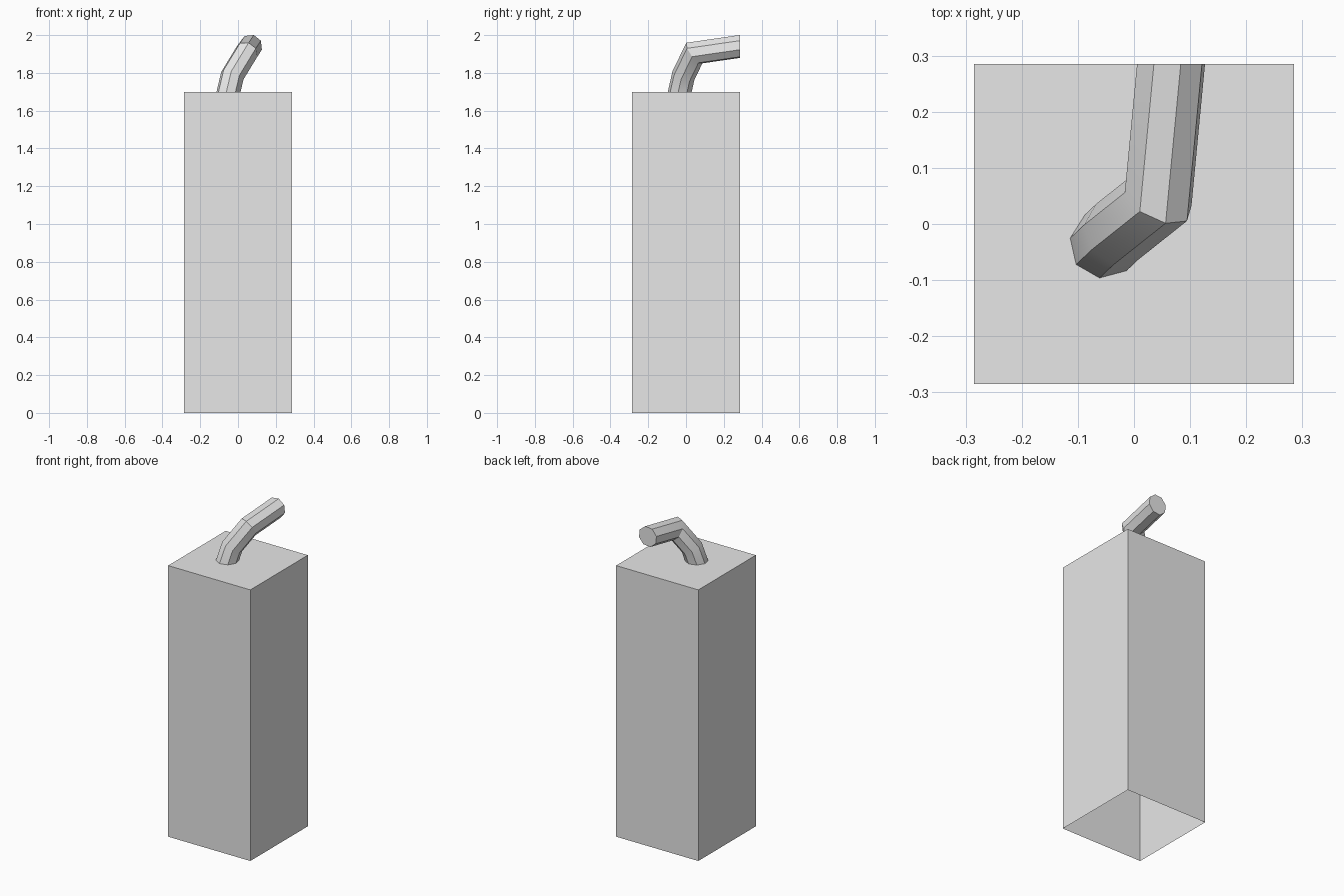
import bpy, bmesh, math
from mathutils import Vector
from mathutils.geometry import intersect_line_plane

if "Cube" in bpy.data.objects:
    bpy.data.objects.remove(bpy.data.objects["Cube"], do_unlink=True)

grey = bpy.data.materials.new("light_grey")
grey.use_nodes = True
colour = (0.8, 0.8, 0.8, 1)
grey.diffuse_color = colour
grey.node_tree.nodes["Principled BSDF"].inputs["Base Color"].default_value = colour


def add_object(name, bm):
    mesh = bpy.data.meshes.new(name)
    bm.to_mesh(mesh)
    bm.free()
    mesh.materials.append(grey)
    obj = bpy.data.objects.new(name, mesh)
    bpy.context.collection.objects.link(obj)
    return obj


# Tall square body, open underneath
HALF, HEIGHT = 0.285, 1.70
bm = bmesh.new()
bmesh.ops.create_cube(bm, size=1)
for v in bm.verts:
    v.co = (v.co.x * 2 * HALF, v.co.y * 2 * HALF, (v.co.z + 0.5) * HEIGHT)
bottom = [f for f in bm.faces if f.normal.z < -0.9]
bmesh.ops.delete(bm, geom=bottom, context="FACES_ONLY")
add_object("body", bm)

# Bent eight-sided spout: mitred rings swept back from the flat end to the body
path = [Vector(p) for p in ((0.066, HALF, 1.94), (0.043, 0.044, 1.905),
                            (-0.03, -0.014, 1.785), (-0.05, -0.033, HEIGHT))]
steps = [(b - a).normalized() for a, b in zip(path, path[1:])]
planes = [steps[0] + steps[1], steps[1] + steps[2], Vector((0, 0, 1))]
SIDES, RADIUS, TURN = 8, 0.063, math.radians(29)
angles = [TURN + i * math.tau / SIDES for i in range(SIDES)]
ring = [path[0] + RADIUS * Vector((math.cos(a), 0, math.sin(a))) for a in angles]

bm = bmesh.new()
previous = [bm.verts.new(p) for p in ring]
bm.faces.new(previous)
for centre, step, normal in zip(path[1:], steps, planes):
    ring = [intersect_line_plane(p, p + step, centre, normal) for p in ring]
    current = [bm.verts.new(p) for p in ring]
    for i in range(SIDES):
        j = (i + 1) % SIDES
        bm.faces.new((previous[i], previous[j], current[j], current[i]))
    previous = current
bmesh.ops.recalc_face_normals(bm, faces=bm.faces[:])
spout = add_object("spout", bm)

# Soft bends, crisp long edges
bpy.ops.object.select_all(action="DESELECT")
spout.select_set(True)
bpy.context.view_layer.objects.active = spout
bpy.ops.object.shade_smooth_by_angle(angle=math.radians(30))
